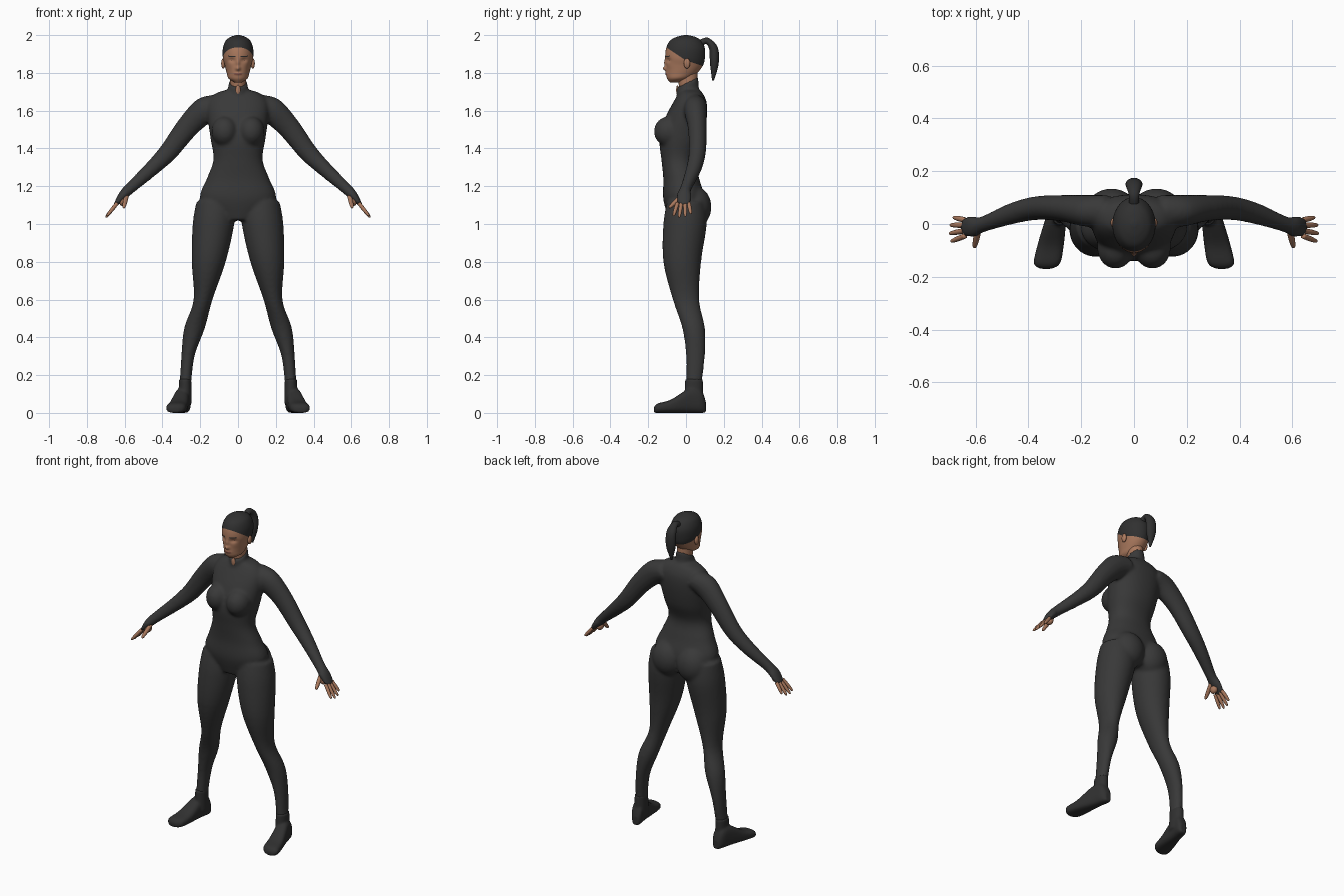
import bpy, bmesh, math
from mathutils import Vector, Matrix

if "Cube" in bpy.data.objects:
    bpy.data.objects.remove(bpy.data.objects["Cube"])


def material(name, red, green, blue):
    mat = bpy.data.materials.new(name)
    mat.use_nodes = True
    mat.diffuse_color = (red, green, blue, 1)
    shader = mat.node_tree.nodes["Principled BSDF"]
    shader.inputs["Base Color"].default_value = mat.diffuse_color
    return mat


suit_cloth = material("charcoal suit", .04, .04, .04)
boot_leather = material("dark boot", .03, .03, .03)
black_hair = material("black hair", .03, .03, .03)
warm_skin = material("warm skin", .4, .19, .11)
lip_brown = material("lip brown", .27, .1, .07)
eye_white = material("eye white", .5, .45, .4)
dark_iris = material("dark iris", .02, .01, .01)

sideways, backwards = Vector((1, 0, 0)), Vector((0, 1, 0))


# A ring packs three vectors into one: centre, first half axis, second half axis
def pack(centre, first_axis, second_axis):
    return Vector((*centre, *first_axis, *second_axis))


def level(height, half_width, front, back, offset=0, tilt=0):
    return pack((offset, (front + back) / 2, height), sideways * half_width,
                (0, (front - back) / 2, tilt))


def levels(*rows):
    return [level(*row) for row in rows]


def tube(points, reference):
    rings = []
    centres = [Vector(point[:3]) for point in points]
    for index, (*centre, breadth, thickness) in enumerate(points):
        before = centres[max(index - 1, 0)]
        after = centres[min(index + 1, len(centres) - 1)]
        tangent = (after - before).normalized()
        across = (reference - tangent * reference.dot(tangent)).normalized()
        rings.append(pack(centre, across * breadth, tangent.cross(across) * thickness))
    return rings


def smooth_rings(keys, steps):
    rings = []
    last = len(keys) - 1
    for index in range(last):
        start, end = keys[index], keys[index + 1]
        leaving = (end - keys[max(index - 1, 0)]) / 2
        arriving = (keys[min(index + 2, last)] - start) / 2
        for step in range(steps):
            t = step / steps
            ease = t * t * (3 - 2 * t)
            rings.append(start.lerp(end, ease) + leaving * (t * (1 - t) ** 2)
                         - arriving * (t * t * (1 - t)))
    return rings + [keys[last]]


def loft(bm, keys, segments=28, squareness=2, steps=5):
    def rounded(value):
        return math.copysign(abs(value) ** (2 / squareness), value)
    loops = []
    for ring in smooth_rings(keys, steps):
        centre, first_axis, second_axis = Vector(ring[:3]), Vector(ring[3:6]), Vector(ring[6:])
        loop = []
        for segment in range(segments):
            angle = math.tau * segment / segments
            loop.append(bm.verts.new(centre + first_axis * rounded(math.cos(angle))
                                     + second_axis * rounded(math.sin(angle))))
        loops.append(loop)
    for lower, upper in zip(loops, loops[1:]):
        for k in range(segments):
            bm.faces.new((lower[k], lower[k - 1], upper[k - 1], upper[k]))
    bm.faces.new(loops[0])
    bm.faces.new(loops[-1])


def ellipsoid(bm, centre, size):
    placement = Matrix.Translation(centre) @ Matrix.Diagonal((*size, 1))
    bmesh.ops.create_uvsphere(bm, u_segments=24, v_segments=16, radius=1, matrix=placement)


def everything(bm):
    return bm.verts[:] + bm.edges[:] + bm.faces[:]


def mirror(bm):
    for element in bmesh.ops.duplicate(bm, geom=everything(bm))["geom"]:
        if isinstance(element, bmesh.types.BMVert):
            element.co.x *= -1


def finish(name, bm, materials, voxel=None, relaxing=None):
    bmesh.ops.recalc_face_normals(bm, faces=bm.faces[:])
    for face in bm.faces:
        face.smooth = True
    mesh = bpy.data.meshes.new(name)
    bm.to_mesh(mesh)
    bm.free()
    for mat in materials:
        mesh.materials.append(mat)
    part = bpy.data.objects.new(name, mesh)
    bpy.context.collection.objects.link(part)
    if voxel:
        fuse = part.modifiers.new("fuse", "REMESH")
        fuse.mode = "VOXEL"
        fuse.voxel_size = voxel
        fuse.use_smooth_shade = True
        relax = part.modifiers.new("relax", "SMOOTH")
        relax.iterations = relaxing


# Bodysuit: legs, arms, bust and seat are mirrored, then fused with the torso
bm = bmesh.new()
loft(bm, levels((1.12, .1, -.1, .1, .12), (1, .11, -.12, .11, .13), (.8, .09, -.12, .08, .155),
                (.6, .05, -.07, .07, .185), (.45, .055, -.02, .1, .23), (.3, .035, 0, .1, .265),
                (.13, .03, 0, .08, .28)))
loft(bm, tube([(.1, .05, 1.63, .06, .06), (.18, .05, 1.6, .06, .07), (.27, .06, 1.51, .05, .06),
               (.37, .06, 1.38, .045, .05), (.46, .04, 1.29, .04, .04), (.57, 0, 1.19, .03, .03),
               (.61, -.01, 1.15, .04, .025), (.65, -.01, 1.1, .035, .01)], backwards))
ellipsoid(bm, (.07, -.09, 1.49), (.07, .08, .08))
ellipsoid(bm, (.085, .045, 1.09), (.1, .09, .11))
mirror(bm)
loft(bm, levels((1.02, .1, -.09, .08), (1.13, .2, -.12, .1), (1.24, .165, -.12, .07),
                (1.34, .13, -.13, .05), (1.45, .145, -.14, .09), (1.56, .16, -.11, .11),
                (1.64, .16, -.07, .11), (1.69, .12, -.04, .09), (1.71, .06, -.03, .07)),
     segments=40, squareness=2.2)
# Standing collar, lower at the throat
loft(bm, levels((1.68, .055, -.05, .07), (1.75, .05, -.05, .065, 0, -.03)))
finish("bodysuit", bm, [suit_cloth], voxel=.009, relaxing=8)

# Boots: a foot lofted heel to toe and turned outward, fused with an ankle shaft
bm = bmesh.new()
foot = []
for along, half_width, top in ((.105, .02, .06), (.08, .035, .12), (.02, .04, .13),
                               (-.08, .05, .07), (-.15, .05, .05), (-.17, .02, .03)):
    foot.append(pack((.3 - along / 5, along, top / 2), sideways * half_width, (0, 0, top / 2)))
loft(bm, foot, squareness=2.8)
loft(bm, levels((.05, .035, -.01, .09, .28), (.18, .033, -.005, .09, .28)))
mirror(bm)
finish("boots", bm, [boot_leather], voxel=.007, relaxing=4)


# Fingers fan out from the knuckles; the thumb points forward
def finger(bm, base, reach, radius):
    points = []
    for portion, fullness in ((0, 1), (.5, 1), (.9, .7), (1, .2)):
        size = radius * fullness
        points.append((*(base + reach * portion), size, size))
    loft(bm, tube(points, backwards + sideways), segments=14)


bm = bmesh.new()
for place, length in enumerate((.9, 1, .95, .75)):
    spread = place - 1.5
    finger(bm, Vector((.64, spread / 50 - .015, 1.11)),
           Vector((.06, spread / 80 - .005, -.075)) * length, .01)
finger(bm, Vector((.59, -.02, 1.15)), Vector((.015, -.07, -.065)), .012)
# Bare palm below the sleeve
ellipsoid(bm, (.61, -.02, 1.12), (.02, .025, .025))
mirror(bm)
finish("fingers", bm, [warm_skin])

# Neck and the small throat opening of the collar
bm = bmesh.new()
loft(bm, levels((1.68, .04, -.03, .06), (1.82, .045, -.05, .06)))
ellipsoid(bm, (0, -.045, 1.71), (.013, .007, .025))
finish("neck", bm, [warm_skin])

# Head
bm = bmesh.new()
loft(bm, levels((1.75, .02, -.085, -.03), (1.77, .05, -.1, .02), (1.8, .06, -.105, .06),
                (1.84, .07, -.105, .09), (1.88, .08, -.11, .1), (1.93, .08, -.105, .1),
                (1.97, .065, -.085, .08), (1.99, .04, -.05, .05), (2, .01, -.01, .01)),
     segments=112, steps=9)
# Face relief: centre, spread and forward push of each bump or hollow
relief = {
    "eye socket": (.033, 1.868, .018, .012, -.01),
    "nose bridge": (0, 1.85, .009, .02, .009),
    "nose tip": (0, 1.823, .012, .011, .017),
    "lips": (0, 1.795, .02, .007, .005),
    "cheek": (.045, 1.84, .02, .02, .004),
}
for vert in bm.verts:
    if vert.co.y < -.03:
        across, height = abs(vert.co.x), vert.co.z
        for centre, middle, wide, tall, push in relief.values():
            distance = ((across - centre) / wide) ** 2 + ((height - middle) / tall) ** 2
            vert.co.y -= push * math.exp(-distance)
# Hairline cut by two planes meeting above the ears
corner = Vector((0, 0, 1.866))
hairlines = Vector((0, 2, 3)), Vector((0, 1, 3))
for normal in hairlines:
    bmesh.ops.bisect_plane(bm, geom=everything(bm), plane_co=corner, plane_no=normal)
for face in bm.faces:
    centre = face.calc_center_median()
    across = abs(centre.x)
    if all((centre - corner).dot(normal) > 0 for normal in hairlines):
        face.material_index = 1
    elif centre.y < -.04:
        if math.hypot(across / .023, (centre.z - 1.795) / .007) < 1:
            face.material_index = 2
        elif .014 < across < .052 and abs(centre.z - 1.885 - across / 10) < .0035:
            face.material_index = 1
finish("head", bm, [warm_skin, black_hair, lip_brown])


# Ears and eyes
def facial_pair(name, mat, centre, size):
    bm = bmesh.new()
    ellipsoid(bm, centre, size)
    mirror(bm)
    finish(name, bm, [mat])


facial_pair("ears", warm_skin, (.078, .005, 1.85), (.011, .017, .027))
facial_pair("eyes", eye_white, (.033, -.076, 1.867), (.014, .012, .0065))
facial_pair("irises", dark_iris, (.033, -.084, 1.867), (.006, .0055, .006))
facial_pair("eyelashes", dark_iris, (.033, -.077, 1.873), (.016, .0125, .0025))

# Ponytail
bm = bmesh.new()
loft(bm, tube([(0, .07, 1.95, .02, .02), (0, .11, 1.97, .02, .017), (0, .145, 1.93, .03, .023),
               (0, .15, 1.85, .03, .023), (0, .143, 1.76, .005, .005)], sideways), segments=20)
finish("ponytail", bm, [black_hair])
